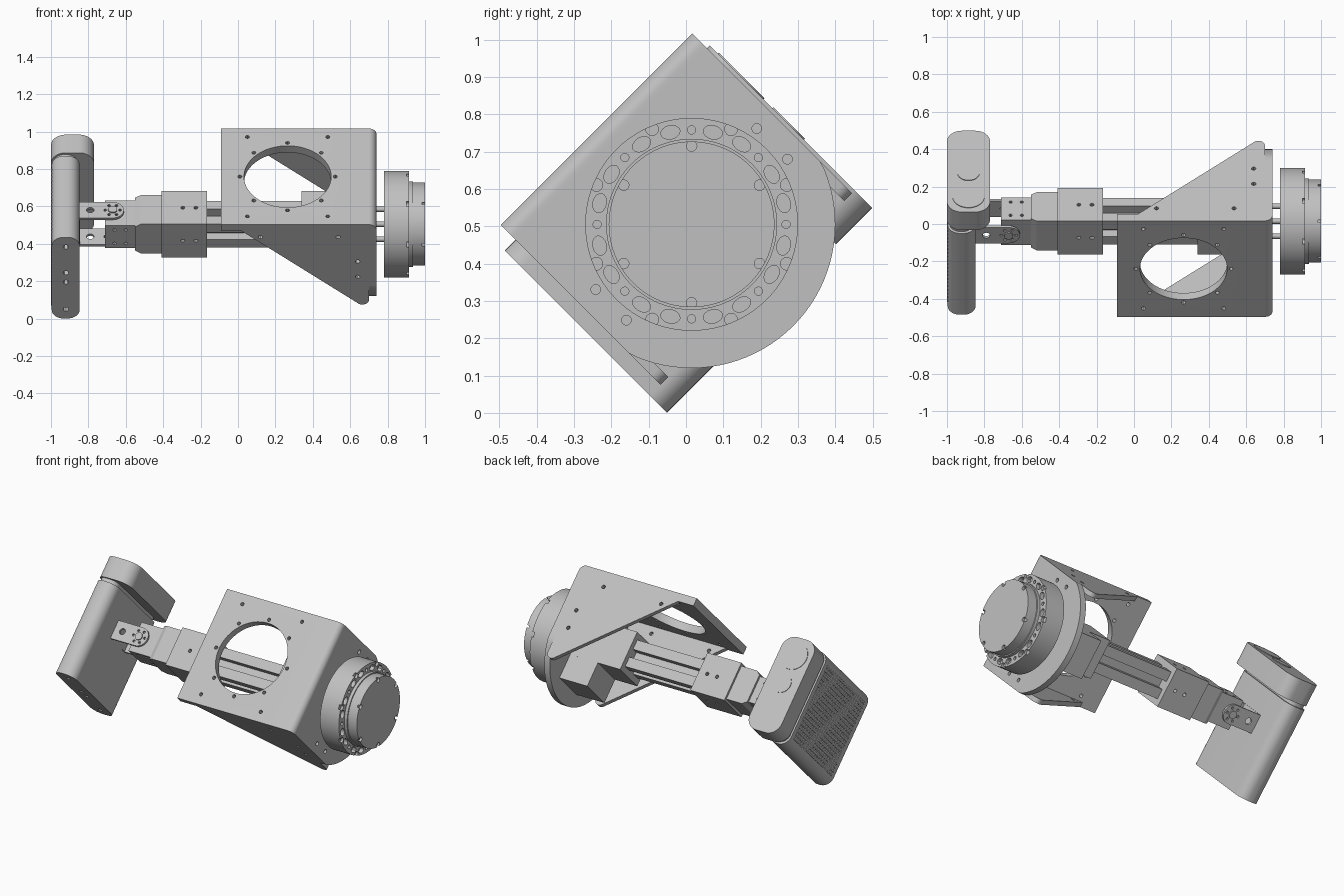
import bpy, bmesh
from math import pi, sin, cos, radians
from mathutils import Matrix, Vector

old = bpy.data.objects.get("Cube")
if old:
    bpy.data.objects.remove(old, do_unlink=True)

# One grey metal for the whole assembly
grey = bpy.data.materials.new("grey metal")
grey.use_nodes = True
grey.diffuse_color = (0.53, 0.53, 0.53, 1)
grey.node_tree.nodes["Principled BSDF"].inputs["Base Color"].default_value = grey.diffuse_color

# Parts are laid out upright around the arm axis, then rolled 45 degrees about it
ROLL = Matrix.Translation((0, 0.015, 0.505)) @ Matrix.Rotation(radians(45), 4, 'X')
AXES = {'x': Matrix.Rotation(pi / 2, 4, 'Y'), 'y': Matrix.Rotation(pi / 2, 4, 'X'), 'z': Matrix.Identity(4)}
parts = []


def finish(name, bm, keep=True):
    bmesh.ops.recalc_face_normals(bm, faces=bm.faces)
    bm.transform(ROLL)
    mesh = bpy.data.meshes.new(name)
    bm.to_mesh(mesh)
    bm.free()
    mesh.materials.append(grey)
    obj = bpy.data.objects.new(name, mesh)
    bpy.context.collection.objects.link(obj)
    if keep:
        parts.append(obj)
    return obj


def add_box(bm, lo, hi):
    lo, hi = Vector(lo), Vector(hi)
    mat = Matrix.Translation((lo + hi) / 2) @ Matrix.Diagonal((*(hi - lo), 1))
    bmesh.ops.create_cube(bm, size=1, matrix=mat)


def add_cyl(bm, centre, r, length, axis, seg=16, stretch=None):
    mat = Matrix.Translation(centre)
    if stretch is not None:      # oval, long side tangent to the ring
        mat = mat @ Matrix.Rotation(stretch, 4, 'X') @ Matrix.Diagonal((1, 1.45, 1, 1))
    bmesh.ops.create_cone(bm, cap_ends=True, segments=seg, radius1=r, radius2=r,
                          depth=length, matrix=mat @ AXES[axis])


def box(name, lo, hi):
    bm = bmesh.new()
    add_box(bm, lo, hi)
    return finish(name, bm)


def cyl(name, centre, r, length, axis='x', seg=64):
    bm = bmesh.new()
    add_cyl(bm, centre, r, length, axis, seg)
    return finish(name, bm)


def prism(name, pts, axis, lo, hi):
    place = {'x': lambda p, d: (d, p[0], p[1]), 'y': lambda p, d: (p[0], d, p[1])}[axis]
    bm = bmesh.new()
    face = bm.faces.new([bm.verts.new(place(p, lo)) for p in pts])
    out = bmesh.ops.extrude_face_region(bm, geom=[face])
    verts = [v for v in out["geom"] if isinstance(v, bmesh.types.BMVert)]
    bmesh.ops.translate(bm, verts=verts, vec=Vector(place((0, 0), hi - lo)))
    return finish(name, bm)


def arc(cx, cz, r, start, end, n=10):
    return [(cx + r * cos(radians(start + (end - start) * i / n)),
             cz + r * sin(radians(start + (end - start) * i / n))) for i in range(n + 1)]


def rounded(x0, x1, z0, z1, r):
    return (arc(x1 - r, z1 - r, r, 0, 90) + arc(x0 + r, z1 - r, r, 90, 180)
            + arc(x0 + r, z0 + r, r, 180, 270) + arc(x1 - r, z0 + r, r, 270, 360))


def cut(obj, holes, axis):
    """holes: list of (centre, radius, length, segments, oval angle or None)"""
    bm = bmesh.new()
    for centre, r, length, seg, stretch in holes:
        add_cyl(bm, centre, r, length, axis, seg, stretch)
    cutter = finish("hole_cutter", bm, keep=False)
    cutter.hide_render = True
    mod = obj.modifiers.new("holes", 'BOOLEAN')
    mod.operation, mod.solver, mod.object = 'DIFFERENCE', 'EXACT', cutter
    bpy.context.view_layer.objects.active = obj
    bpy.ops.object.modifier_apply(modifier=mod.name)
    bpy.data.objects.remove(cutter, do_unlink=True)


# Bracket: top plate with a bent end and a large round opening
W = 0.363
plate = prism("bracket_plate", [(-0.09, 0.31), (-0.09, 0.36)] + arc(0.70, 0.32, 0.04, 90, 0)
              + [(0.74, 0.31)], 'y', -W, W)
opening = (0.265, 0, 0.335)
holes = [(opening, 0.233, 0.2, 64, None)]
for i in range(8):
    holes.append(((0.265 + 0.255 * cos(i * pi / 4), 0.255 * sin(i * pi / 4), 0.335), 0.011, 0.2, 12, None))
for sx in (-1, 1):
    for sy in (-1, 1):
        holes.append(((0.265 + 0.215 * sx, 0.3 * sy, 0.335), 0.011, 0.2, 12, None))
cut(plate, holes, 'z')

# Bracket: round-ended end wall
wall_arc = [(max(-W, min(W, y)), z) for y, z in arc(0, 0, 0.385, 180, 360, 48)]
wall = prism("bracket_end_wall", wall_arc + [(W, 0.31), (-W, 0.31)], 'x', 0.70, 0.74)
cut(wall, [((0.72, sy * 0.305, sz * 0.058), 0.013, 0.1, 16, None)
           for sy in (-1, 1) for sz in (-1, 1)], 'x')

# Bracket: triangular side flanges
for side, name in ((-1, "lower_flange"), (1, "upper_flange")):
    outline = [(0.02, 0.31)] + arc(0.665, -0.21, 0.035, 240, 360, 8) + [(0.70, 0.31)]
    flange = prism(name, outline, 'y', side * (W - 0.03), side * W)
    cut(flange, [((x, side * W, z), 0.012, 0.2, 12, None) for x, z in
                 ((0.12, 0.265), (0.535, 0.265), (0.64, 0.08), (0.64, -0.035))], 'y')

# Rail with a slot along each side
h, s, d = 0.088, 0.026, 0.04
quarter = [(h, -h), (h, -s), (d, -s), (d, s), (h, s)]
rail = []
for i in range(4):
    rail += [(y * cos(i * pi / 2) - z * sin(i * pi / 2), y * sin(i * pi / 2) + z * cos(i * pi / 2))
             for y, z in quarter]
prism("slotted_rail", rail, 'x', -0.18, 0.36)

# Rail mount behind the wall
mount = box("rail_mount", (0.34, -0.125, -0.125), (0.70, 0.125, 0.125))
box("rail_mount_foot", (0.50, -0.125, -0.28), (0.70, 0.125, -0.125))

# Arm collars and wrist servo
collar = box("arm_collar", (-0.41, -0.125, -0.125), (-0.165, 0.125, 0.125))
screws = [(x, t) for x in (-0.295, -0.225) for t in (-0.015, 0.015)]
cut(collar, [((x, 0, z), 0.011, 0.4, 12, None) for x, z in ((-0.295, 0), (-0.225, 0))], 'y')
cut(collar, [((x, 0, 0), 0.011, 0.4, 12, None) for x in (-0.295, -0.225)], 'z')
prism("wrist_collar", [(-0.55, -0.09), (-0.52, -0.11), (-0.41, -0.11), (-0.41, 0.11),
                       (-0.52, 0.11), (-0.55, 0.09)], 'y', -0.11, 0.11)
servo = box("wrist_servo", (-0.71, -0.095, -0.085), (-0.55, 0.095, 0.085))
cut(servo, [((x, 0, z), 0.009, 0.4, 12, None) for x in (-0.66, -0.6) for z in (-0.05, 0.05)], 'y')

# Hinge fork holding the head
for side, name in ((-1, "lower_fork_arm"), (1, "upper_fork_arm")):
    z = side * 0.1
    fork = prism(name, [(-0.86, -0.06), (-0.86, 0.06)] + arc(-0.67, 0, 0.06, 90, -90, 16), 'y', -0.007, 0.007)
    # lay the flat profile over the servo
    turn = ROLL @ Matrix.Translation((0, 0, z)) @ Matrix.Rotation(pi / 2, 4, 'X') @ ROLL.inverted()
    fork.data.transform(turn)
    cut(fork, [((-0.79, 0, z), 0.02, 0.06, 16, None)]
        + [((-0.67 + 0.04 * cos(i * pi / 3), 0.04 * sin(i * pi / 3), z), 0.008, 0.06, 10, None)
           for i in range(6)], 'z')
    cyl(name.replace("fork_arm", "hinge_horn"), (-0.67, 0, side * 0.1), 0.024, 0.03, 'z', 24)
box("fork_base", (-0.865, -0.06, -0.107), (-0.845, 0.06, 0.107))

# Head: perforated slab with rounded long edges
slab = prism("head_slab", rounded(-0.996, -0.847, -0.31, 0.304, 0.065), 'y', -0.403, 0.212)
cut(slab, [((-0.92, -0.4, z), 0.015, 0.06, 12, None) for z in (0.23, 0.035, -0.035, -0.24)], 'y')
bm = bmesh.new()
N = 20
for i in range(N):
    for j in range(N):
        y, z = -0.36 + 0.53 * i / (N - 1), -0.24 + 0.475 * j / (N - 1)
        add_box(bm, (-1.0, y - 0.008, z - 0.008), (-0.994, y + 0.008, z + 0.008))
finish("head_grille", bm)

# Head: end cap with two round covers
prism("head_neck", rounded(-0.985, -0.86, -0.295, 0.29, 0.055), 'y', 0.20, 0.245)
prism("head_cap", rounded(-1.0, -0.77, -0.311, 0.304, 0.08), 'y', 0.236, 0.373)
cyl("small_cover", (-0.885, 0.373, 0.007), 0.06, 0.008, 'y', 40)
cyl("large_cover", (-0.885, 0.373, 0.187), 0.086, 0.008, 'y', 40)

# Motor: body with a ring of pits and edge notches, step and front disc
body = cyl("motor_body", (0.8475, 0, 0), 0.285, 0.135, 'x', 96)
pits = []
for i in range(8):
    for offset, r, oval in ((0, 0.011, False), (13, 0.018, True), (-13, 0.018, True)):
        t = radians(45 * i + offset)
        pits.append(((0.915, 0.253 * cos(t), 0.253 * sin(t)), r, 0.05, 16, t + pi / 2 if oval else None))
    t = radians(45 * i + 22.5)
    pits.append(((0.915, 0.276 * cos(t), 0.276 * sin(t)), 0.017, 0.03, 16, None))
cut(body, pits, 'x')
cyl("motor_step", (0.92, 0, 0), 0.229, 0.03, 'x', 96)
disc = cyl("motor_front_disc", (0.965, 0, 0), 0.222, 0.07, 'x', 96)
cut(disc, [((1.0, 0.21 * cos(t), 0.21 * sin(t)), 0.014, 0.03, 16, None)
           for t in [pi / 4 + i * pi / 3 for i in range(6)]], 'x')

# Motor studs through the gap
for i in range(4):
    t = pi / 4 + i * pi / 2
    cyl("motor_stud_%d" % (i + 1), (0.76, 0.08 * cos(t), 0.08 * sin(t)), 0.014, 0.05, 'x', 16)

# Smooth round surfaces, keep crisp edges
bpy.ops.object.select_all(action='DESELECT')
for obj in parts:
    obj.select_set(True)
bpy.context.view_layer.objects.active = parts[0]
bpy.ops.object.shade_smooth_by_angle(angle=radians(30))
